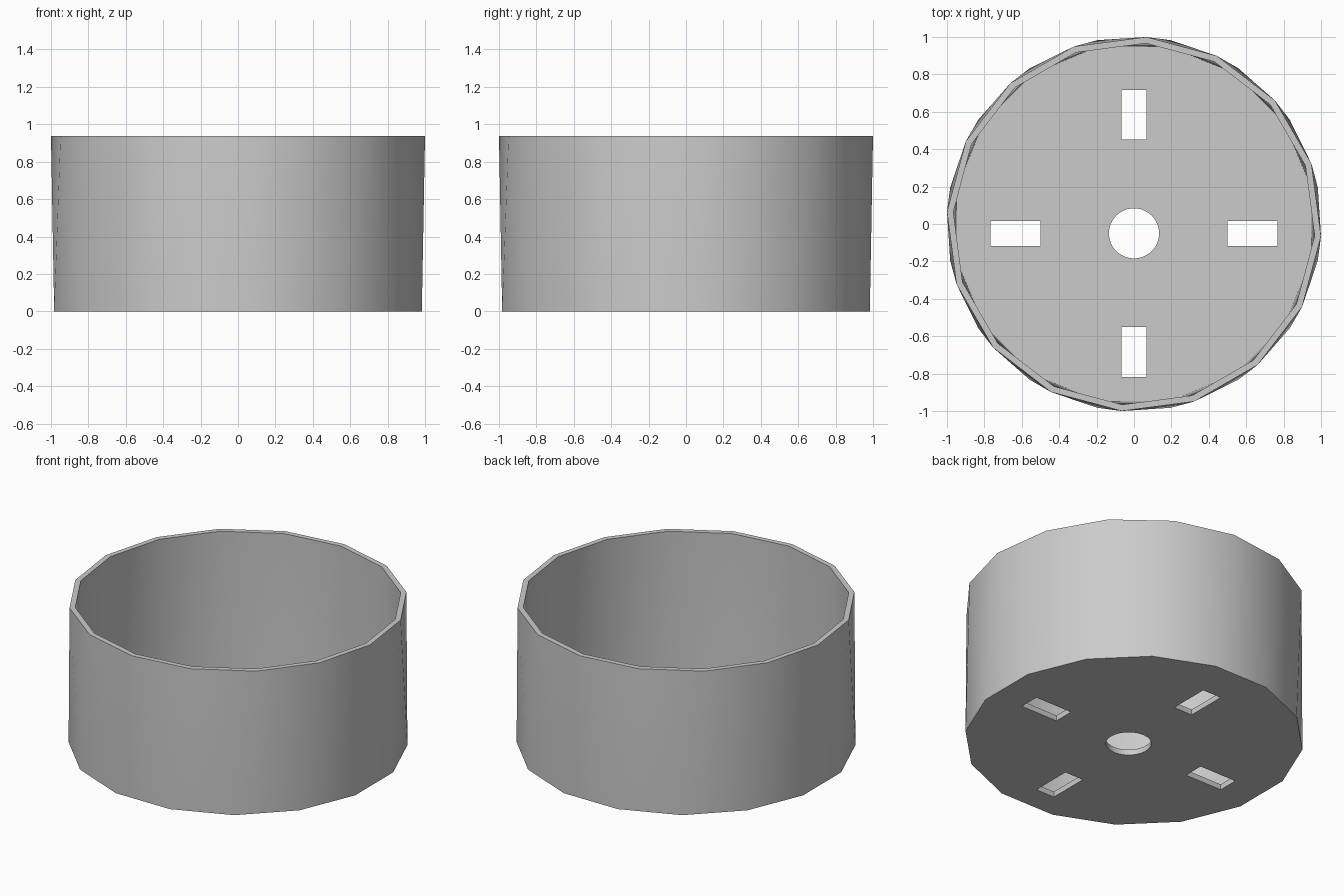
import bpy, bmesh, math

cube = bpy.data.objects.get("Cube")
if cube:
    bpy.data.objects.remove(cube, do_unlink=True)

SIDES = 16
HEIGHT = 0.937
FLOOR = 0.036
OUTER, INNER = 1.002, 0.968
START, TWIST = math.radians(11.25), math.radians(7.5)
HOLE_Y = -0.05

grey = bpy.data.materials.new("plain_grey")
grey.use_nodes = True
colour = (0.6, 0.6, 0.6, 1)
grey.diffuse_color = colour
grey.node_tree.nodes["Principled BSDF"].inputs["Base Color"].default_value = colour


def finish(bm, name):
    bmesh.ops.recalc_face_normals(bm, faces=bm.faces)
    mesh = bpy.data.meshes.new(name)
    bm.to_mesh(mesh)
    bm.free()
    mesh.materials.append(grey)
    obj = bpy.data.objects.new(name, mesh)
    bpy.context.collection.objects.link(obj)
    return obj


def ring(bm, radius, z):
    """Polygon ring, turned in proportion to its height."""
    turn = START + TWIST * z / HEIGHT
    angles = [turn + math.tau * i / SIDES for i in range(SIDES)]
    return [bm.verts.new((radius * math.cos(a), radius * math.sin(a), z)) for a in angles]


def wall(bm, low, high):
    """Twisted wall, each side split along its shorter diagonal."""
    for i in range(SIDES):
        j = (i + 1) % SIDES
        bm.faces.new((low[i], low[j], high[i]))
        bm.faces.new((low[j], high[j], high[i]))


# Twisted cup with a thin wall and floor
bm = bmesh.new()
base = ring(bm, OUTER, 0)
rim_out = ring(bm, OUTER, HEIGHT)
rim_in = ring(bm, INNER, HEIGHT)
floor = ring(bm, INNER, FLOOR)
wall(bm, base, rim_out)
wall(bm, floor, rim_in)
for i in range(SIDES):
    j = (i + 1) % SIDES
    bm.faces.new((rim_out[i], rim_out[j], rim_in[j], rim_in[i]))
bm.faces.new(base)
bm.faces.new(floor)
cup = finish(bm, "twisted_cup")

# Cutters: round centre hole and four radial slots
cutters = []
bm = bmesh.new()
bmesh.ops.create_cone(bm, cap_ends=True, segments=48, radius1=0.134, radius2=0.134, depth=0.3)
hole = finish(bm, "centre_hole_cutter")
hole.location = (0, HOLE_Y, 0)
cutters.append(hole)
for k in range(4):
    a = k * math.pi / 2
    bm = bmesh.new()
    bmesh.ops.create_cube(bm, size=1)
    bmesh.ops.scale(bm, vec=(0.267, 0.134, 0.3), verts=bm.verts)
    slot = finish(bm, "slot_cutter")
    slot.location = (0.634 * math.cos(a), HOLE_Y + 0.634 * math.sin(a), 0)
    slot.rotation_euler.z = a
    cutters.append(slot)

# Cut the floor openings, then drop the cutters
bpy.context.view_layer.objects.active = cup
for cutter in cutters:
    cutter.hide_render = True
    mod = cup.modifiers.new("opening", 'BOOLEAN')
    mod.operation = 'DIFFERENCE'
    mod.solver = 'EXACT'
    mod.object = cutter
    bpy.ops.object.modifier_apply(modifier=mod.name)
    bpy.data.objects.remove(cutter, do_unlink=True)

bpy.ops.object.select_all(action='DESELECT')
cup.select_set(True)
bpy.ops.object.shade_smooth_by_angle(angle=math.radians(30))
